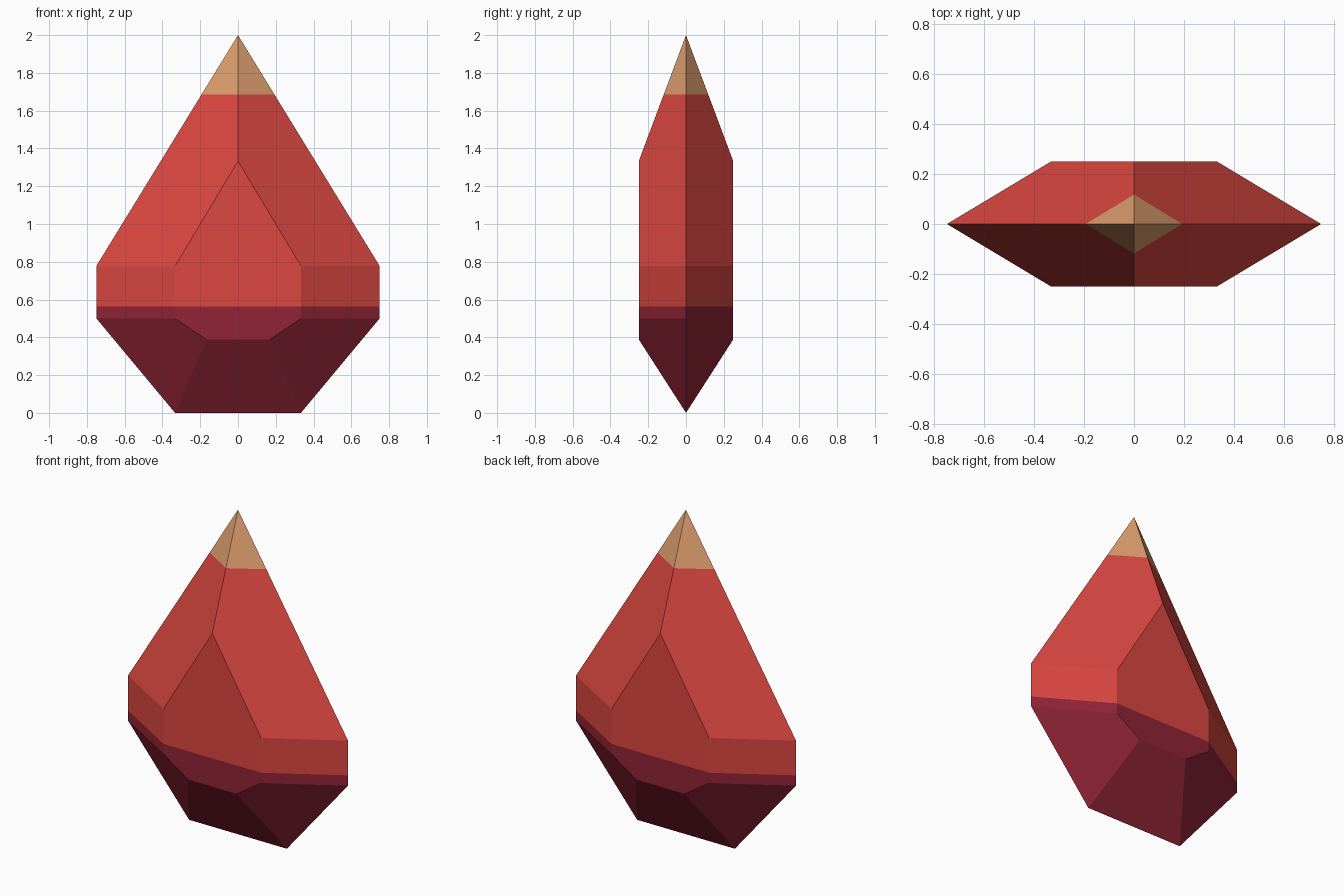
import bpy, bmesh

if "Cube" in bpy.data.objects:
    bpy.data.objects.remove(bpy.data.objects["Cube"])


def colour(name, rgb):
    """Flat material from 0-255 sRGB."""
    lin = [((c / 255 + 0.055) / 1.055) ** 2.4 for c in rgb]
    mat = bpy.data.materials.new(name)
    mat.diffuse_color = (*lin, 1)
    mat.use_nodes = True
    mat.node_tree.nodes["Principled BSDF"].inputs["Base Color"].default_value = mat.diffuse_color
    return mat


# Half-outline at the girdle (y = 0) and on the flat table (y = +-0.25)
U = 1 / 18
RIM = [(0, 36), (13.5, 14), (13.5, 9), (6, 0)]
TABLE = [(0, 24), (6, 14), (6, 9), (3, 7)]
DEPTH = 4.5
TIP_Z, BASE_Z = 1.685, 0.5635

bm = bmesh.new()


def face(points):
    bm.faces.new([bm.verts.new((x * U, y * U, z * U)) for x, y, z in points])


for sy in (-1, 1):
    y = sy * DEPTH
    # Sloping facets between rim and table, mirrored left and right
    for sx in (-1, 1):
        for i in range(3):
            (ra, za), (rb, zb) = RIM[i:i + 2]
            (ta, ha), (tb, hb) = TABLE[i:i + 2]
            face([(sx * ra, 0, za), (sx * rb, 0, zb), (sx * tb, y, hb), (sx * ta, y, ha)])
    # Flat table facet and the bevel under it
    face([(x, y, z) for x, z in TABLE] + [(-x, y, z) for x, z in TABLE[:0:-1]])
    face([(-3, y, 7), (3, y, 7), (6, 0, 0), (-6, 0, 0)])

bmesh.ops.remove_doubles(bm, verts=bm.verts, dist=1e-4)
bmesh.ops.recalc_face_normals(bm, faces=bm.faces)

# Cut the colour bands
for z in (TIP_Z, BASE_Z):
    bmesh.ops.bisect_plane(bm, geom=bm.verts[:] + bm.edges[:] + bm.faces[:],
                           plane_co=(0, 0, z), plane_no=(0, 0, 1))
for f in bm.faces:
    h = f.calc_center_median().z
    f.material_index = 2 if h > TIP_Z else 1 if h > BASE_Z else 0

mesh = bpy.data.meshes.new("gem_body")
bm.to_mesh(mesh)
bm.free()
for mat in (colour("dark maroon", (146, 36, 54)),
            colour("red", (220, 71, 65)),
            colour("tan", (222, 158, 110))):
    mesh.materials.append(mat)
bpy.context.collection.objects.link(bpy.data.objects.new("gem_body", mesh))
